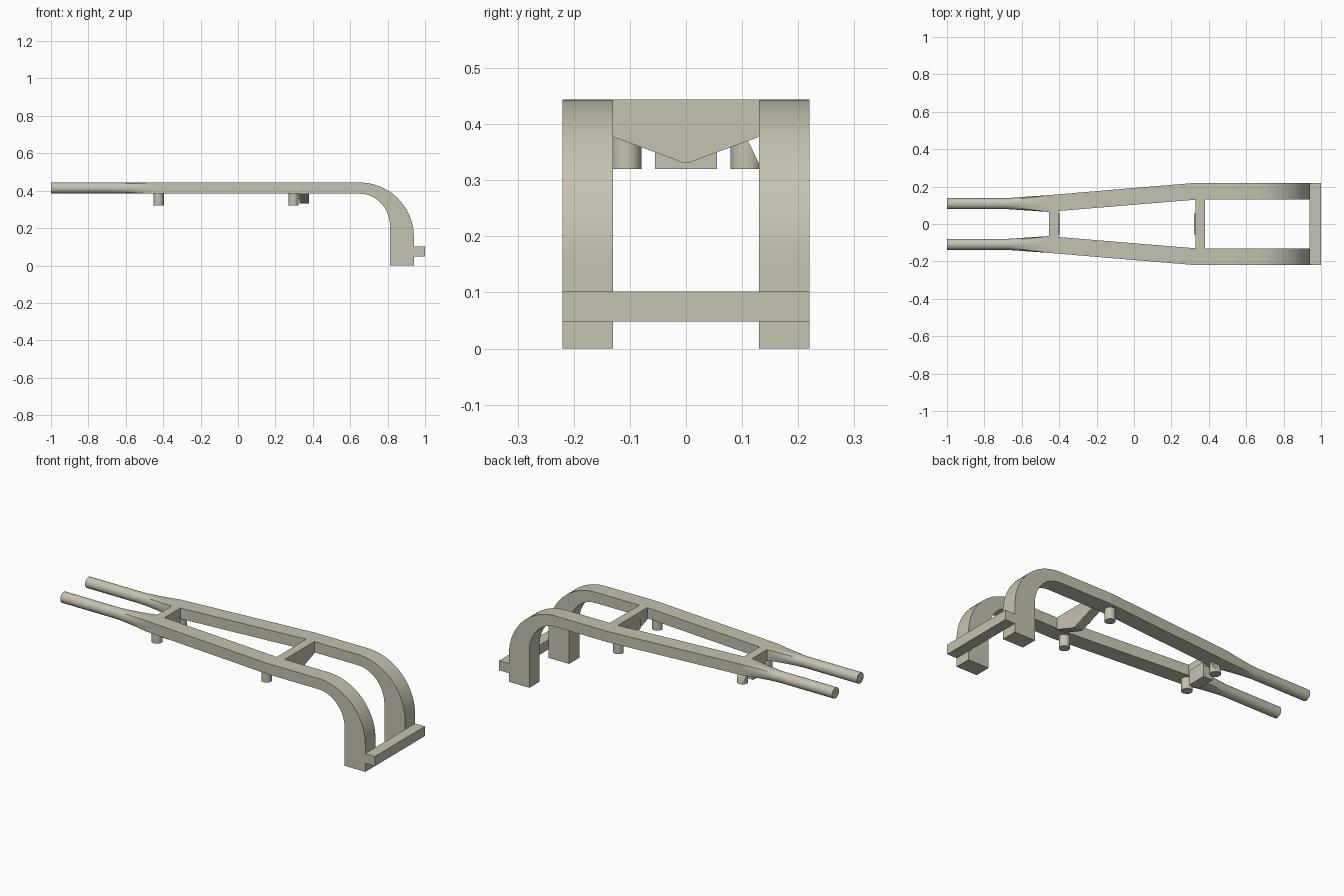
import bpy, bmesh, math
from mathutils import Vector

if "Cube" in bpy.data.objects:
    bpy.data.objects.remove(bpy.data.objects["Cube"], do_unlink=True)

# One warm grey material
mat = bpy.data.materials.new("warm_grey")
mat.use_nodes = True
colour = (0.56, 0.54, 0.44, 1)
mat.diffuse_color = colour
mat.node_tree.nodes["Principled BSDF"].inputs["Base Color"].default_value = colour

TOP, BOTTOM = 0.444, 0.384


def finish(name, bm):
    bmesh.ops.recalc_face_normals(bm, faces=bm.faces[:])
    mesh = bpy.data.meshes.new(name)
    bm.to_mesh(mesh)
    bm.free()
    mesh.materials.append(mat)
    obj = bpy.data.objects.new(name, mesh)
    bpy.context.collection.objects.link(obj)
    bpy.ops.object.select_all(action='DESELECT')
    obj.select_set(True)
    bpy.context.view_layer.objects.active = obj
    bpy.ops.object.shade_smooth_by_angle(angle=math.radians(30))
    return obj


def prism(name, outline, x0, x1):
    """Extrude a (y, z) outline along x."""
    bm = bmesh.new()
    face = bm.faces.new([bm.verts.new((x0, y, z)) for y, z in outline])
    new = bmesh.ops.extrude_face_region(bm, geom=[face])["geom"]
    bmesh.ops.translate(bm, vec=(x1 - x0, 0, 0),
                        verts=[v for v in new if isinstance(v, bmesh.types.BMVert)])
    return finish(name, bm)


def bar(name, x0, x1, half, z0, z1):
    return prism(name, [(-half, z0), (half, z0), (half, z1), (-half, z1)], x0, x1)


def peg(name, x, y, radius, chamfer=False):
    bm = bmesh.new()
    bmesh.ops.create_cone(bm, cap_ends=True, segments=24, radius1=radius,
                          radius2=radius, depth=0.07)
    bmesh.ops.translate(bm, verts=bm.verts[:], vec=(x, y, 0.355))
    if chamfer:  # slanted cut on the outer shoulder
        cut = bmesh.ops.bisect_plane(
            bm, geom=bm.verts[:] + bm.edges[:] + bm.faces[:],
            plane_co=(x, 0.108, 0.375), plane_no=(0, 0.045, 0.022), clear_outer=True)
        edges = [e for e in cut["geom_cut"] if isinstance(e, bmesh.types.BMEdge)]
        bmesh.ops.holes_fill(bm, edges=edges)
    return finish(name, bm)


# Rail sections: top (x, z), bottom (x, z), inner y, outer y, squareness, crease
def rail_sections():
    def straight(x, inner, outer, square, crease=False):
        return ((x, TOP), (x, BOTTOM), inner, outer, square, crease)

    out = [straight(-1, 0.079, 0.139, 0), straight(-0.67, 0.079, 0.139, 0)]
    for i in range(1, 6):
        t = i / 5
        out.append(straight(-0.67 + 0.21 * t, 0.079 - 0.014 * t,
                            0.139 + 0.015 * t, t ** 1.3, i == 5))
    out.append(straight(0.33, 0.13, 0.22, 1, True))
    steps = 20
    for i in range(steps + 1):
        a = math.radians(90 * i / steps)
        s, c = math.sin(a), math.cos(a)
        out.append(((0.65 + 0.29 * s, TOP - 0.29 * (1 - c)),
                    (0.65 + 0.163 * s, BOTTOM - 0.175 * (1 - c)), 0.13, 0.22, 1, False))
    out.append(((0.94, 0), (0.813, 0), 0.13, 0.22, 1, False))
    return out


def rail(name, side):
    """Loft from a round handle through a square rail to a curved leg."""
    bm = bmesh.new()
    n, rings = 32, []
    for top, bottom, inner, outer, square, crease in rail_sections():
        top, bottom = Vector(top), Vector(bottom)
        ring = []
        for i in range(n):
            a = 2 * math.pi * i / n
            c, s = math.cos(a), math.sin(a)
            k = 1 + square * (1 / max(abs(c), abs(s)) - 1)
            p = (top + bottom) / 2 + (top - bottom) / 2 * s * k
            y = (inner + outer) / 2 + (outer - inner) / 2 * c * k
            ring.append(bm.verts.new((p.x, side * y, p.y)))
        if crease:
            for i in range(n):
                bm.edges.new((ring[i], ring[(i + 1) % n])).smooth = False
        rings.append(ring)
    for a, b in zip(rings, rings[1:]):
        for i in range(n):
            j = (i + 1) % n
            bm.faces.new((a[i], a[j], b[j], b[i]))
    bm.faces.new(rings[0])
    bm.faces.new(rings[-1])
    return finish(name, bm)


# Rails and pegs on both sides
for side, label in ((1, "back"), (-1, "front")):
    rail(label + "_rail", side)
    peg(label + "_wide_peg", 0.297, side * 0.172, 0.027)
    peg(label + "_narrow_peg", -0.425, side * 0.107, 0.028, chamfer=side > 0)

# Cross members
bar("narrow_crossbar", -0.455, -0.405, 0.075, BOTTOM, TOP)
bar("narrow_crossbar_block", -0.453, -0.395, 0.055, 0.32, 0.40)
prism("wide_crossbar", [(-0.135, TOP), (-0.135, 0.379), (-0.02, 0.337), (-0.008, 0.332),
                        (0.008, 0.332), (0.02, 0.337), (0.135, 0.379), (0.135, TOP)],
      0.33, 0.38)
bar("wide_crossbar_plate", 0.321, 0.331, 0.055, 0.355, 0.41)

# Bar joining the feet
bar("foot_bar", 0.939, 1.0, 0.22, 0.048, 0.102)
